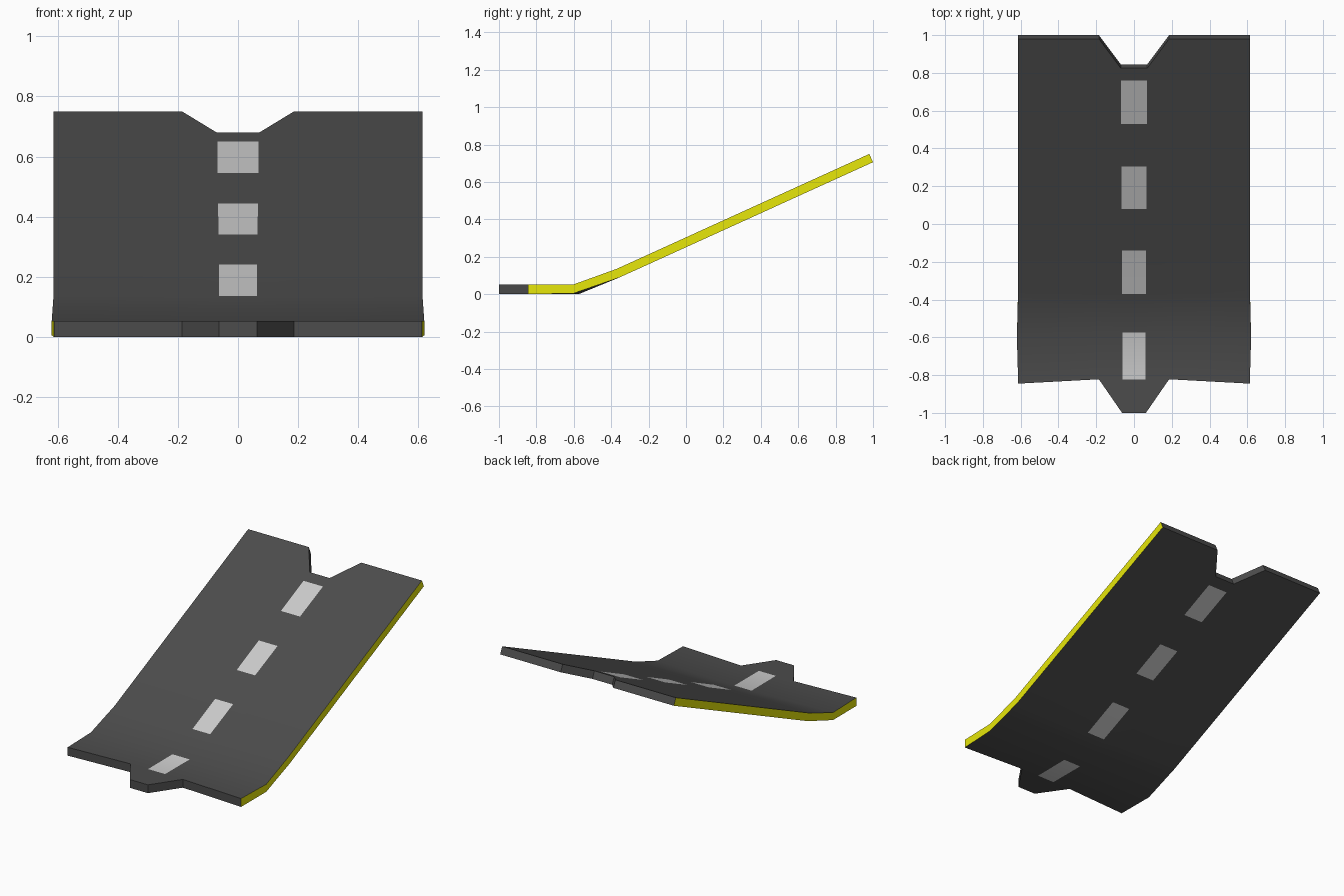
import bpy, bmesh

if "Cube" in bpy.data.objects:
    bpy.data.objects.remove(bpy.data.objects["Cube"])


def material(name, rgb):
    m = bpy.data.materials.new(name)
    m.diffuse_color = (*rgb, 1)
    m.use_nodes = True
    m.node_tree.nodes["Principled BSDF"].inputs["Base Color"].default_value = m.diffuse_color
    return m


# Road surface height: flat lead-in, short bend, long straight slope
FLAT = 0.053
PROFILE = [(-1.0, FLAT), (-0.59, FLAT), (-0.37, 0.136), (0.98, 0.75)]


def top_z(y):
    for (y0, z0), (y1, z1) in zip(PROFILE, PROFILE[1:]):
        if y <= y1:
            return z0 + (z1 - z0) * (y - y0) / (y1 - y0)
    return PROFILE[-1][1]


def row_offset(y):
    # from top surface to underside, perpendicular to the slope
    if y < -0.5:
        return 0.0, -0.048 if -0.61 < y < -0.59 else -FLAT
    if y < -0.3:
        return 0.015, -0.046
    return 0.02, -0.044


rows = [-0.822, -0.575, -0.37, -0.14, 0.08, 0.305, 0.53, 0.76, 0.98]
last = len(rows) - 1
bm = bmesh.new()


def add_pair(x, y):
    z = FLAT if y < -0.56 else top_z(y)
    dy, dz = row_offset(y)
    return bm.verts.new((x, y, z)), bm.verts.new((x, y + dy, z + dz))


# Grid of top / underside vertices, mirrored columns
grid = []
for i, y in enumerate(rows):
    inner = 0.06 + 0.01 * i / last
    edge = {0: 0.613, 1: 0.62}.get(i, 0.614)
    line = []
    for side, x in ((-1, edge), (-1, 0.186), (-1, inner),
                    (1, inner), (1, 0.186), (1, edge)):
        yy = y
        if x == edge and i < 2:
            yy = (-0.845, -0.6)[i]
        if x == inner and i == last:
            yy = 0.825                      # notch floor
        line.append(add_pair(side * x, yy))
    grid.append(line)
tab = [add_pair(s * 0.063, -1.0) for s in (-1, 1)]


def plate(corners, mat=0):
    # matching top and underside faces
    f = bm.faces.new([c[0] for c in corners])
    g = bm.faces.new([c[1] for c in reversed(corners)])
    f.material_index = g.material_index = mat


for i in range(last):
    for j in range(5):
        dash = 1 if j == 2 and i in (0, 2, 4, 6) else 0
        plate([grid[i][j], grid[i][j + 1],
               grid[i + 1][j + 1], grid[i + 1][j]], dash)

# Joining tab at the low end
g0 = grid[0]
plate([tab[0], tab[1], g0[3], g0[2]])
plate([tab[0], g0[2], g0[1]])
plate([tab[1], g0[4], g0[3]])

# Walls round the outline, yellow along the two long edges
pair = {t: b for line in grid + [tab] for t, b in line}
outline = [e for e in bm.edges if e.is_boundary and e.verts[0] in pair]
for e in outline:
    a, b = e.verts
    f = bm.faces.new((a, b, pair[b], pair[a]))
    long_edge = min(abs(a.co.x), abs(b.co.x)) > 0.5
    f.material_index = 2 if long_edge else 0
bmesh.ops.recalc_face_normals(bm, faces=bm.faces[:])

me = bpy.data.meshes.new("road_ramp")
bm.to_mesh(me)
bm.free()
road = bpy.data.objects.new("road_ramp", me)
bpy.context.collection.objects.link(road)
for name, rgb in (("asphalt", (0.072, 0.072, 0.072)),
                  ("lane_dash", (0.72, 0.72, 0.72)),
                  ("edge_yellow", (0.8, 0.8, 0.003))):
    me.materials.append(material(name, rgb))

bpy.context.view_layer.objects.active = road
road.select_set(True)
bpy.ops.object.shade_smooth_by_angle(angle=0.6)
